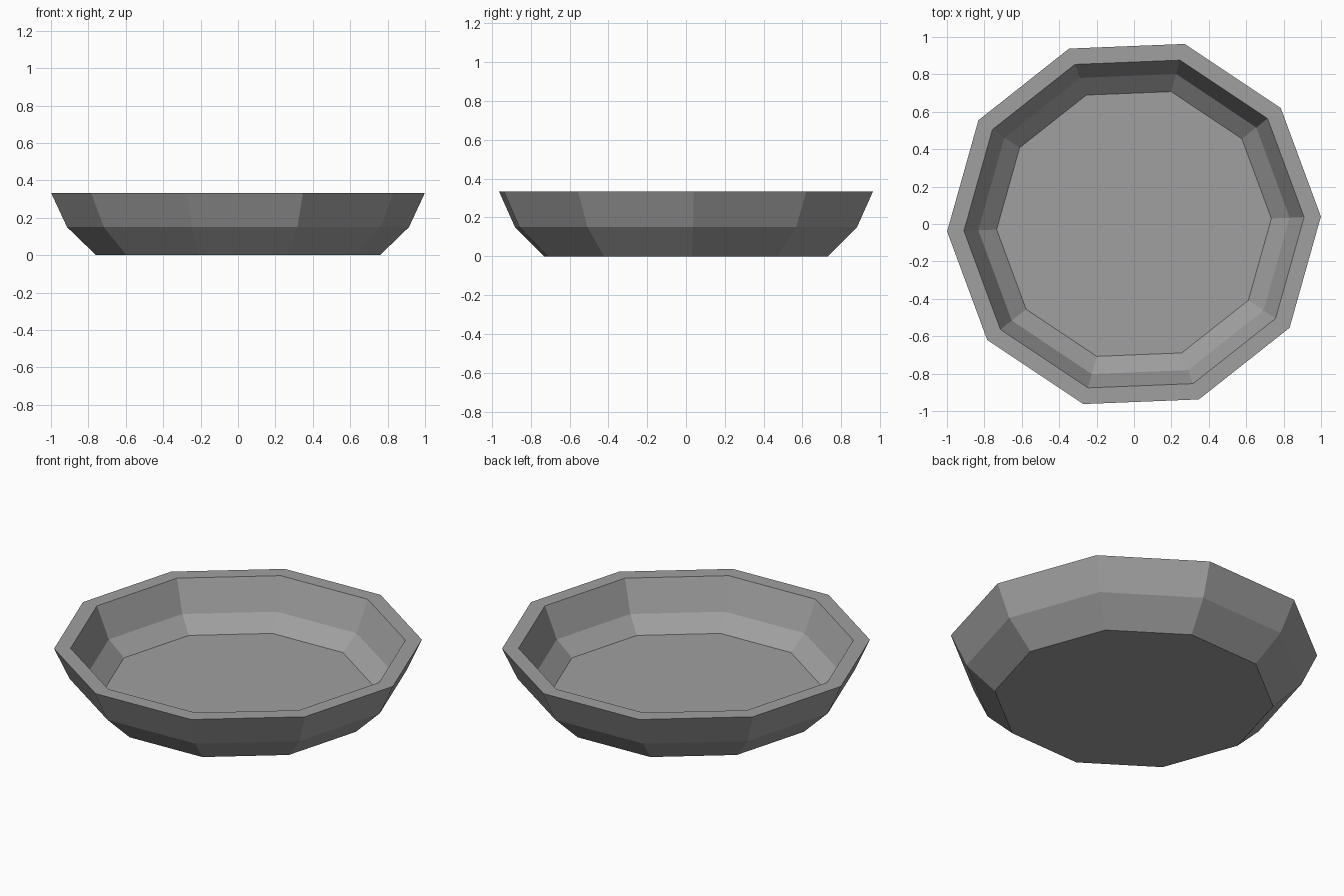
import bpy, bmesh
from math import cos, sin, radians, tau

cube = bpy.data.objects.get("Cube")
if cube:
    bpy.data.objects.remove(cube, do_unlink=True)

SIDES = 10
TURN = radians(2.3)
# Radius and height, from the underside, over the rim, down to the inner floor
PROFILE = [(0.76, 0), (0.915, 0.15), (1.0, 0.333),
           (0.91, 0.333), (0.833, 0.152), (0.735, 0.066)]

# Plain grey material
grey = bpy.data.materials.new("grey")
grey.use_nodes = True
colour = (0.35, 0.35, 0.35, 1)
grey.diffuse_color = colour
grey.node_tree.nodes["Principled BSDF"].inputs["Base Color"].default_value = colour

# Bowl: ten-sided rings joined along the profile, capped at both ends
bm = bmesh.new()
rings = []
for radius, height in PROFILE:
    angles = [TURN + tau * i / SIDES for i in range(SIDES)]
    rings.append([bm.verts.new((radius * cos(a), radius * sin(a), height)) for a in angles])
for low, high in zip(rings, rings[1:]):
    for i in range(SIDES):
        j = (i + 1) % SIDES
        bm.faces.new((low[i], low[j], high[j], high[i]))
bm.faces.new(rings[0][::-1])
bm.faces.new(rings[-1])

mesh = bpy.data.meshes.new("bowl")
bm.to_mesh(mesh)
bm.free()
mesh.materials.append(grey)
bowl = bpy.data.objects.new("bowl", mesh)
bpy.context.collection.objects.link(bowl)
